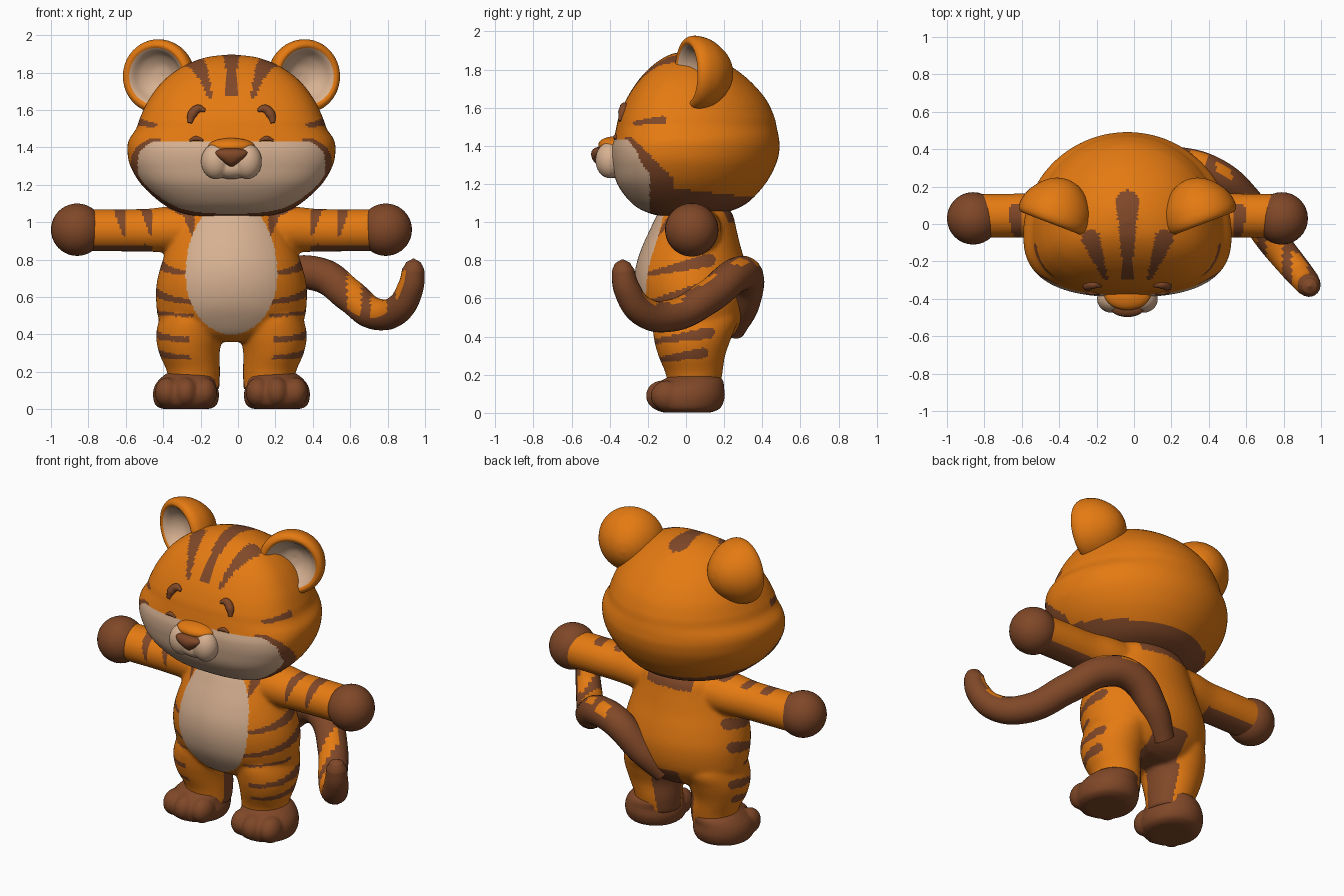
import bpy, bmesh, math
from mathutils import Matrix, Vector

cube = bpy.data.objects.get("Cube")
if cube:
    bpy.data.objects.remove(cube)

ORANGE, BROWN, CREAM = 0, 1, 2
SHIFT = -0.035  # the symmetric figure sits a little right of the tail side


def material(name, rgb):
    m = bpy.data.materials.new(name)
    m.use_nodes = True
    m.diffuse_color = (*rgb, 1)
    bsdf = next(n for n in m.node_tree.nodes if n.type == 'BSDF_PRINCIPLED')
    bsdf.inputs["Base Color"].default_value = (*rgb, 1)
    bsdf.inputs["Roughness"].default_value = 0.8
    return m


MATS = [material("orange fur", (0.78, 0.195, 0.006)),
        material("brown fur", (0.215, 0.064, 0.021)),
        material("cream fur", (0.68, 0.44, 0.285))]


def catmull(a, b, c, d, t):
    return [0.5 * (2 * q + (r - p) * t + (2 * p - 5 * q + 4 * r - s) * t * t
                   + (3 * q - p - 3 * r + s) * t ** 3) for p, q, r, s in zip(a, b, c, d)]


def loft(bm, stations, n=48, steps=5, power=2, wide=0.5, matrix=Matrix()):
    """Stations are (height, centre x, half width, front y, back y)."""
    pts = [stations[0], *stations, stations[-1]]
    dense = [catmull(*pts[i:i + 4], k / steps) for i in range(len(stations) - 1) for k in range(steps)]
    rings = []
    for h, cx, rx, yf, yb in dense + [stations[-1]]:
        cy, rx, ring = yf + wide * (yb - yf), max(rx, 0.003), []
        for i in range(n):
            a = math.tau * i / n
            c, s = math.cos(a), math.sin(a)
            e = 2 / power if s < 0 else 1
            x = cx + rx * math.copysign(abs(c) ** e, c)
            y = cy + (yb - cy) * s if s > 0 else cy - (cy - yf) * abs(s) ** e
            ring.append(bm.verts.new(matrix @ Vector((x, y, h))))
        rings.append(ring)
    for r, q in zip(rings, rings[1:]):
        for i in range(n):
            bm.faces.new((r[i], r[(i + 1) % n], q[(i + 1) % n], q[i]))
    bm.faces.new(rings[0][::-1])
    bm.faces.new(rings[-1])


def ball(bm, centre, radii):
    m = Matrix.Translation(centre) @ Matrix.Diagonal((*radii, 1))
    bmesh.ops.create_uvsphere(bm, u_segments=32, v_segments=20, radius=1, matrix=m)


def bake(obj):
    bpy.context.view_layer.update()
    return bpy.data.meshes.new_from_object(obj.evaluated_get(bpy.context.evaluated_depsgraph_get()))


def finish(name, bm, rule, voxel=0, smooth=6):
    """Make the object, blend its pieces if asked, then colour faces by a rule."""
    bmesh.ops.recalc_face_normals(bm, faces=bm.faces)
    obj = bpy.data.objects.new(name, bpy.data.meshes.new(name))
    bm.to_mesh(obj.data)
    bm.free()
    bpy.context.collection.objects.link(obj)
    obj.location.x = SHIFT
    if voxel:
        r = obj.modifiers.new("blend", 'REMESH')
        r.mode, r.voxel_size = 'VOXEL', voxel
        s = obj.modifiers.new("soften", 'SMOOTH')
        s.factor, s.iterations = 0.5, smooth
        mesh = bake(obj)
        obj.modifiers.clear()
        obj.data = mesh
    obj.data.materials.clear()
    for m in MATS:
        obj.data.materials.append(m)
    for f in obj.data.polygons:
        f.material_index = rule(f.center, f.normal) if callable(rule) else rule
    obj.data.shade_smooth()
    return obj


def tube(name, points, rule):
    """Round tube through (x, y, z, radius) points."""
    cu = bpy.data.curves.new(name, 'CURVE')
    cu.dimensions, cu.bevel_depth, cu.bevel_resolution = '3D', 1, 8
    cu.resolution_u, cu.use_fill_caps = 14, True
    sp = cu.splines.new('BEZIER')
    sp.bezier_points.add(len(points) - 1)
    for bp, (x, y, z, r) in zip(sp.bezier_points, points):
        bp.co, bp.radius = (x, y, z), r
        bp.handle_left_type = bp.handle_right_type = 'AUTO'
    helper = bpy.data.objects.new(name + "_path", cu)
    bpy.context.collection.objects.link(helper)
    mesh = bake(helper)
    bpy.data.objects.remove(helper)
    bm = bmesh.new()
    bm.from_mesh(mesh)
    return finish(name, bm, rule)


def streak(u, v, a, b, w0, w1):
    """True inside a tapered stripe from a to b."""
    p, a, b = Vector((u, v)), Vector(a), Vector(b)
    t = min(1, max(0, (p - a).dot(b - a) / (b - a).length_squared))
    return (p - a.lerp(b, t)).length < w0 + (w1 - w0) * t


# Body: torso, legs and arms blended together
bm = bmesh.new()
loft(bm, [(.36, 0, .18, -.08, .18), (.40, 0, .30, -.15, .25), (.48, 0, .385, -.21, .31),
          (.56, 0, .402, -.25, .335), (.66, 0, .402, -.27, .34), (.76, 0, .38, -.265, .32),
          (.86, 0, .345, -.235, .29), (.96, 0, .305, -.19, .265), (1.04, 0, .27, -.15, .245),
          (1.1, 0, .2, -.1, .2)])
for s in (-1, 1):
    loft(bm, [(.1, s * .2, .135, -.09, .17), (.2, s * .203, .142, -.105, .19),
              (.3, s * .225, .162, -.145, .205), (.4, s * .225, .178, -.17, .24),
              (.5, s * .21, .17, -.17, .27), (.6, s * .2, .15, -.1, .2)])
    arm = Matrix.Translation((0, 0, .957)) @ Matrix.Scale(s, 4, (1, 0, 0)) @ Matrix.Rotation(math.pi / 2, 4, 'Y')
    loft(bm, [(.1, 0, .13, -.09, .19), (.3, -.005, .125, -.09, .185), (.45, 0, .115, -.075, .165),
              (.6, 0, .113, -.073, .163), (.8, 0, .113, -.075, .16)], matrix=arm)


def body_rule(p, n):
    x, y, z, nx = abs(p.x), p.y, p.z, math.copysign(n.x, n.x * p.x)
    if n.y < 0 and (x / .245) ** 2 + ((z - .72) / (.4 if z > .72 else .32)) ** 2 < 1:
        return CREAM
    if x > .42 and n.z < -.72:
        return BROWN
    if n.y < .5 and z > .8 and any(streak(x, z, *q) for q in (
            ((.60, 1.08), (.575, .93), .032, .008), ((.46, 1.08), (.43, .94), .03, .008),
            ((.33, 1.09), (.27, 1.05), .02, .01), ((.23, 1.06), (.205, .92), .035, .005),
            ((.49, .83), (.46, .88), .02, .006))):
        return BROWN
    if x > .2 and nx > 0 and z < .86 and any(streak(y, z, *q) for q in (
            ((.12, .80), (-.19, .73), .035, .012), ((.12, .66), (-.22, .57), .035, .012),
            ((.02, .52), (-.2, .50), .012, .008),
            ((.12, .42), (-.19, .37), .03, .012), ((.09, .315), (-.16, .275), .028, .012))):
        return BROWN
    if z < .42 and y > 0 and nx < -.5 or (x < .12 and 0 < y and z < .5 and n.z < -.1):
        return BROWN
    return BROWN if z > 1.0 and y > .1 and x < .16 else ORANGE


finish("body", bm, body_rule, voxel=.011, smooth=10)

# Hands and feet
for s, side in ((-1, "right"), (1, "left")):
    bm = bmesh.new()
    ball(bm, (s * .825, .03, .96), (.14, .14, .14))
    finish(side + "_hand", bm, BROWN)
    bm = bmesh.new()
    c = s * .243
    loft(bm, [(.002, c, .13, -.12, .13), (.025, c, .165, -.17, .18), (.08, c, .177, -.19, .203),
              (.13, c, .165, -.17, .2), (.17, s * .225, .15, -.125, .195), (.195, s * .21, .13, -.08, .17)])
    for k in (-1, 0, 1):
        ball(bm, (c + k * .1, -.125 + .025 * abs(k), .09), (.066, .085, .08))
    finish(side + "_foot", bm, BROWN, voxel=.01, smooth=3)

# Head
bm = bmesh.new()
loft(bm, [(1.02, 0, .12, -.08, .1), (1.05, 0, .27, -.2, .21), (1.1, 0, .37, -.285, .32),
          (1.2, 0, .48, -.36, .415), (1.3, 0, .54, -.385, .47), (1.38, 0, .556, -.39, .49),
          (1.44, 0, .548, -.377, .487), (1.5, 0, .51, -.365, .475), (1.56, 0, .488, -.35, .46),
          (1.65, 0, .445, -.31, .415), (1.75, 0, .37, -.245, .325), (1.83, 0, .265, -.165, .215),
          (1.88, 0, .14, -.08, .11), (1.897, 0, .004, .01, .02)],
     n=160, steps=8, power=2.6, wide=.38)


def head_rule(p, n):
    x, y, z = abs(p.x), p.y, p.z
    if z < 1.43 and y < -.19 - max(0, z - 1.28) * .75 and x < .5:
        return CREAM
    if z < 1.17 - .12 * max(0, y) and (y > -.19 or x > .3):
        return BROWN
    if streak(y, z, (-.3, 1.42), (-.13, 1.2), .03, .065) and x > .3:
        return BROWN
    if x > .3 and streak(y, z, (-.12, 1.535), (-.27, 1.52), .022, .01):
        return BROWN
    if n.z > 0 and z > 1.66 and (streak(x, y, (0, .12), (0, -.32), .062, .015)
                                 or streak(x, y, (.195, -.08), (.11, -.31), .05, .01)):
        return BROWN
    return ORANGE


head = finish("head", bm, head_rule)
bpy.context.view_layer.update()


def on_face(x, z):
    return head.ray_cast((x, -2, z), (0, 1, 0))[1].y


# Muzzle, nose bridge and nose
bm = bmesh.new()
for s in (-1, 1):
    ball(bm, (s * .085, -.4, 1.325), (.078, .075, .095))
ball(bm, (0, -.385, 1.29), (.1, .07, .06))
finish("muzzle", bm, CREAM, voxel=.008, smooth=4)
bm = bmesh.new()
ball(bm, (0, -.375, 1.405), (.125, .085, .045))
finish("nose_bridge", bm, ORANGE)
bm = bmesh.new()
loft(bm, [(1.298, 0, .01, -.46, -.44), (1.32, 0, .04, -.485, -.42), (1.35, 0, .078, -.497, -.41),
          (1.375, 0, .088, -.493, -.41), (1.39, 0, .06, -.475, -.42), (1.396, 0, .01, -.45, -.44)])
finish("nose", bm, BROWN)

# Eyes, lower lids and ears
EYE = [(.222, 1.53, .012), (.21, 1.575, .026), (.178, 1.605, .024), (.14, 1.597, .009)]
LID = [(.225, 1.436, .005), (.19, 1.447, .014), (.15, 1.437, .005)]
EAR = [(-.19, .004), (-.178, .06), (-.14, .12), (-.07, .175), (0, .197), (.045, .192),
       (.062, .167), (.045, .142), (0, .11), (-.035, .06), (-.045, .004)]
for s, side in ((-1, "right"), (1, "left")):
    for name, path in (("_eye", EYE), ("_lower_lid", LID)):
        tube(side + name, [(s * x, on_face(s * x, z), z, r) for x, z, r in path], BROWN)
    bm = bmesh.new()
    loft(bm, [(h, 0, r, -r, r) for h, r in EAR])
    ear = finish(side + "_ear", bm, lambda p, n: CREAM if n.z > .1 and p.xy.length < .15 else ORANGE)
    ear.rotation_euler = (math.pi / 2, 0, s * math.radians(21))
    ear.location = (SHIFT + s * .385, .06, 1.78)


# Tail
def tail_rule(p, n):
    top = n.dot(Vector((-.6, .15, .75))) > .25 and p.x > .34
    if not top or (p.x < .62 and n.y < .1):
        return BROWN
    return BROWN if (p.x - .56) % .135 < .05 or p.z > .74 and p.x > .9 else ORANGE


tube("tail", [(.02, .24, .44, .07), (.14, .3, .57, .085), (.31, .315, .715, .092), (.47, .26, .72, .092),
              (.63, .12, .61, .09), (.77, -.08, .51, .085), (.89, -.23, .535, .078),
              (.957, -.31, .65, .07), (.972, -.33, .745, .06), (.973, -.333, .785, .04),
              (.973, -.334, .805, .004)], tail_rule)
